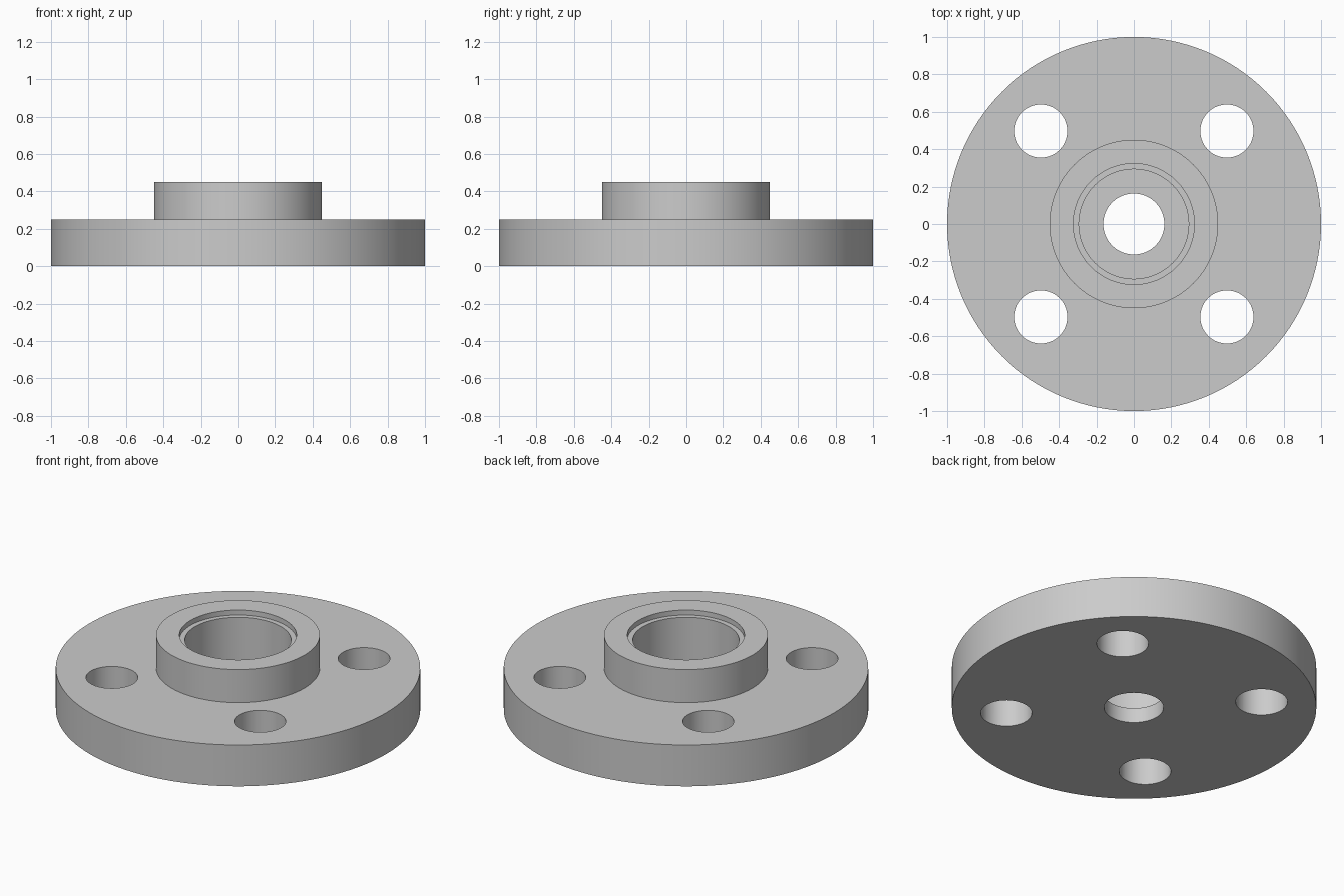
import bpy
import bmesh
import math

cube = bpy.data.objects.get("Cube")
if cube:
    bpy.data.objects.remove(cube, do_unlink=True)

SEGMENTS = 128
BOLT_OFFSET = 0.497
BOLT_RADIUS = 0.142

# Plain grey metal
grey = bpy.data.materials.new("grey_metal")
grey.use_nodes = True
colour = (0.6, 0.6, 0.6, 1)
grey.diffuse_color = colour
grey.node_tree.nodes["Principled BSDF"].inputs["Base Color"].default_value = colour


def add_object(name, bm):
    mesh = bpy.data.meshes.new(name)
    bm.to_mesh(mesh)
    bm.free()
    mesh.materials.append(grey)
    obj = bpy.data.objects.new(name, mesh)
    bpy.context.scene.collection.objects.link(obj)
    return obj


def lathe(name, profile):
    """Turn a closed (radius, height) outline around the z axis."""
    bm = bmesh.new()
    verts = [bm.verts.new((r, 0, z)) for r, z in profile]
    edges = [bm.edges.new((v, verts[i - 1])) for i, v in enumerate(verts)]
    bmesh.ops.spin(bm, geom=verts + edges, cent=(0, 0, 0), axis=(0, 0, 1),
                   angle=math.tau, steps=SEGMENTS)
    bmesh.ops.remove_doubles(bm, verts=bm.verts, dist=0.0001)
    bmesh.ops.recalc_face_normals(bm, faces=bm.faces)
    return add_object(name, bm)


# Flange disc with raised hub, stepped socket and narrow through bore
flange = lathe("flange", [
    (0.163, 0), (1, 0), (1, 0.25),           # disc
    (0.45, 0.25), (0.45, 0.45),              # hub
    (0.323, 0.45), (0.323, 0.42),            # shallow lip
    (0.293, 0.42), (0.293, 0.09),            # socket
    (0.163, 0.09),                           # bore
])

# Four bolt holes cut through the disc
cutters = []
for sx in (-1, 1):
    for sy in (-1, 1):
        bm = bmesh.new()
        bmesh.ops.create_cone(bm, cap_ends=True, segments=64, depth=1,
                              radius1=BOLT_RADIUS, radius2=BOLT_RADIUS)
        cutter = add_object("bolt_hole_cutter", bm)
        cutter.location = (sx * BOLT_OFFSET, sy * BOLT_OFFSET, 0.1)
        cutter.hide_render = True
        cutters.append(cutter)
        cut = flange.modifiers.new("bolt_hole", "BOOLEAN")
        cut.operation = "DIFFERENCE"
        cut.solver = "EXACT"
        cut.object = cutter

# Keep the cut mesh and drop the cutters
bpy.context.view_layer.update()
graph = bpy.context.evaluated_depsgraph_get()
result = bpy.data.meshes.new_from_object(flange.evaluated_get(graph))
flange.modifiers.clear()
flange.data = result
for cutter in cutters:
    bpy.data.objects.remove(cutter, do_unlink=True)

# Smooth round walls, crisp rims
bpy.ops.object.select_all(action="DESELECT")
flange.select_set(True)
bpy.context.view_layer.objects.active = flange
bpy.ops.object.shade_smooth_by_angle(angle=math.radians(30))
